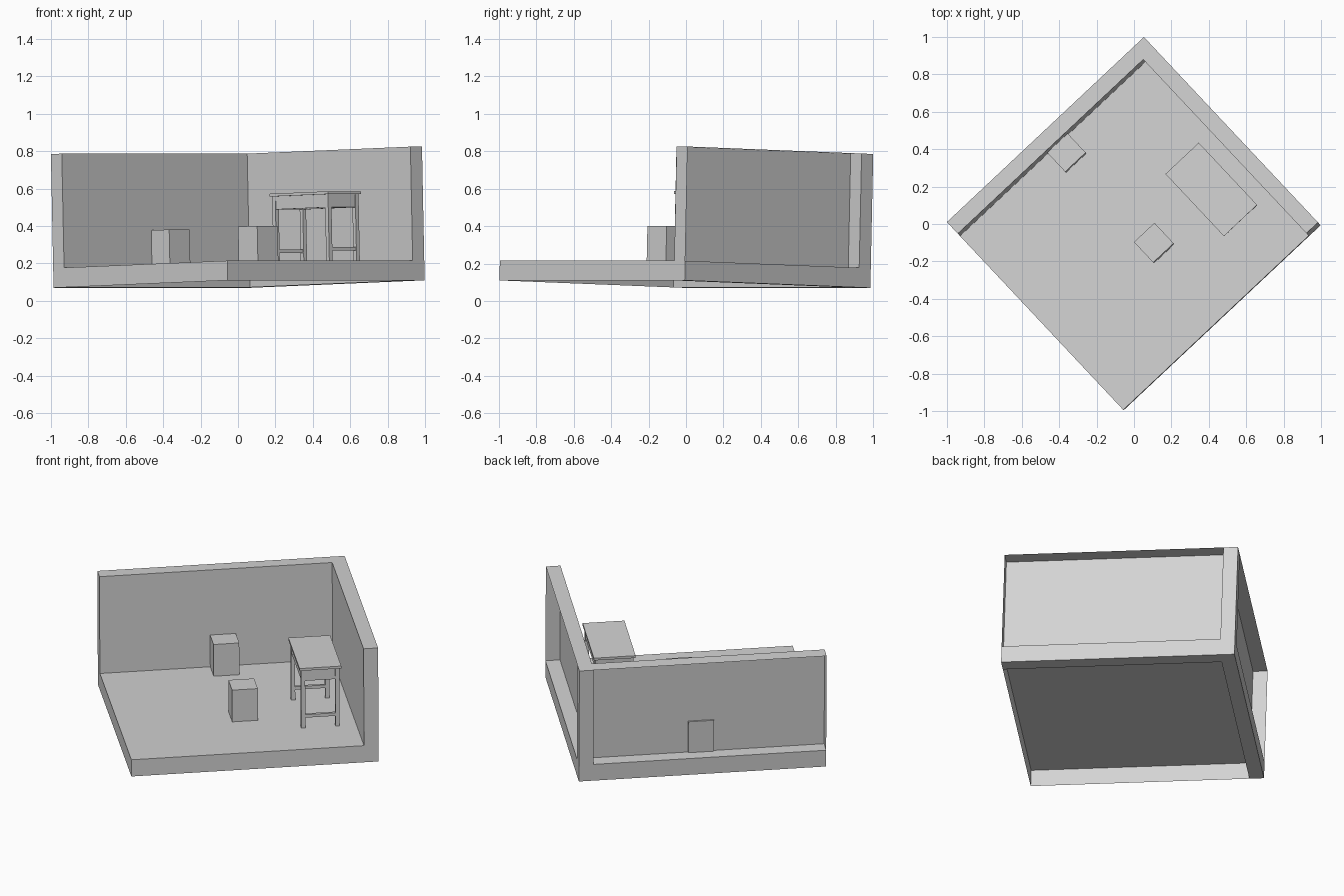
import bpy, bmesh, math
from itertools import product
from mathutils import Matrix, Vector

cube = bpy.data.objects.get("Cube")
if cube:
    bpy.data.objects.remove(cube, do_unlink=True)

# The whole room is turned and very slightly tipped
PLACE = (Matrix.Translation((-0.986, -0.005, 0.07))
         @ Matrix.Rotation(math.radians(-46.8), 4, 'Z')
         @ Matrix.Rotation(math.radians(-1.68), 4, 'Y'))

LENGTH, DEPTH, HEIGHT = 1.36, 1.445, 0.715
WALL, FLOOR = 0.085, 0.105

grey = bpy.data.materials.new("plain_grey")
grey.use_nodes = True
colour = (0.65, 0.65, 0.65, 1)
grey.diffuse_color = colour
grey.node_tree.nodes["Principled BSDF"].inputs["Base Color"].default_value = colour


def finish(name, bm):
    mesh = bpy.data.meshes.new(name)
    bm.to_mesh(mesh)
    bm.free()
    mesh.materials.append(grey)
    obj = bpy.data.objects.new(name, mesh)
    obj.matrix_world = PLACE
    bpy.context.collection.objects.link(obj)
    return obj


def box(name, low, high):
    low, high = Vector(low), Vector(high)
    bm = bmesh.new()
    bmesh.ops.create_cube(bm, size=1)
    bmesh.ops.scale(bm, vec=high - low, verts=bm.verts)
    bmesh.ops.translate(bm, vec=(low + high) / 2, verts=bm.verts)
    return finish(name, bm)


# Room shell: solid corner beams, hollow-backed walls and floor
# Cells run thin/wide along each axis; x is thin first, y thin last, z thin first
CUTS = ((0, WALL, LENGTH), (0, DEPTH - WALL, DEPTH), (0, FLOOR, HEIGHT))
THIN = (0, 1, 0)


def kind(cell):
    if min(cell) < 0 or max(cell) > 1:
        return "open"
    thin = sum(c == t for c, t in zip(cell, THIN))
    return ("open", "panel", "beam", "beam")[thin]


def has_face(cell, other, axis):
    kinds = {kind(cell), kind(other)}
    if len(kinds) == 1:
        return False
    if "beam" in kinds:
        return True
    panel, outside = (cell, other) if kind(cell) == "panel" else (other, cell)
    leaves_room = not 0 <= outside[axis] <= 1
    return not (leaves_room and panel[axis] == THIN[axis])


bm = bmesh.new()
for axis in range(3):
    a, b = (axis + 1) % 3, (axis + 2) % 3
    for plane, i, j in product(range(3), range(2), range(2)):
        below, above = [0] * 3, [0] * 3
        below[axis], above[axis] = plane - 1, plane
        below[a] = above[a] = i
        below[b] = above[b] = j
        if not has_face(below, above, axis):
            continue
        corners = []
        for da, db in ((0, 0), (1, 0), (1, 1), (0, 1)):
            p = [0] * 3
            p[axis], p[a], p[b] = CUTS[axis][plane], CUTS[a][i + da], CUTS[b][j + db]
            corners.append(bm.verts.new(p))
        bm.faces.new(corners)
bmesh.ops.remove_doubles(bm, verts=bm.verts, dist=0.0001)
bmesh.ops.recalc_face_normals(bm, faces=bm.faces)
finish("room_shell", bm)

# Two block stools
for name, x, y in (("wall_stool", 0.15, 0.72), ("middle_stool", 0.826, 0.731)):
    h = 0.075
    box(name, (x - h, y - h, FLOOR), (x + h, y + h, FLOOR + 0.2))

# Table: top, legs, aprons and end stretchers
X, Y, HX, HY = 0.834, 1.15, 0.228, 0.122
LEG, INSET, TOP, UNDER = 0.024, 0.01, 0.485, 0.47
box("table_top", (X - HX, Y - HY, UNDER), (X + HX, Y + HY, TOP))
ex, ey = HX - INSET, HY - INSET
for sx, sy in product((-1, 1), repeat=2):
    cx, cy = X + sx * (ex - LEG / 2), Y + sy * (ey - LEG / 2)
    box("table_leg", (cx - LEG / 2, cy - LEG / 2, FLOOR), (cx + LEG / 2, cy + LEG / 2, UNDER))
for s in (-1, 1):
    cx, cy = X + s * (ex - LEG / 2), Y + s * (ey - LEG / 2)
    ix, iy, t = ex - LEG, ey - LEG, 0.009
    box("end_apron", (cx - t, Y - iy, 0.4), (cx + t, Y + iy, UNDER))
    box("side_apron", (X - ix, cy - t, 0.4), (X + ix, cy + t, UNDER))
    box("end_stretcher", (cx - t, Y - iy, 0.168), (cx + t, Y + iy, 0.187))
